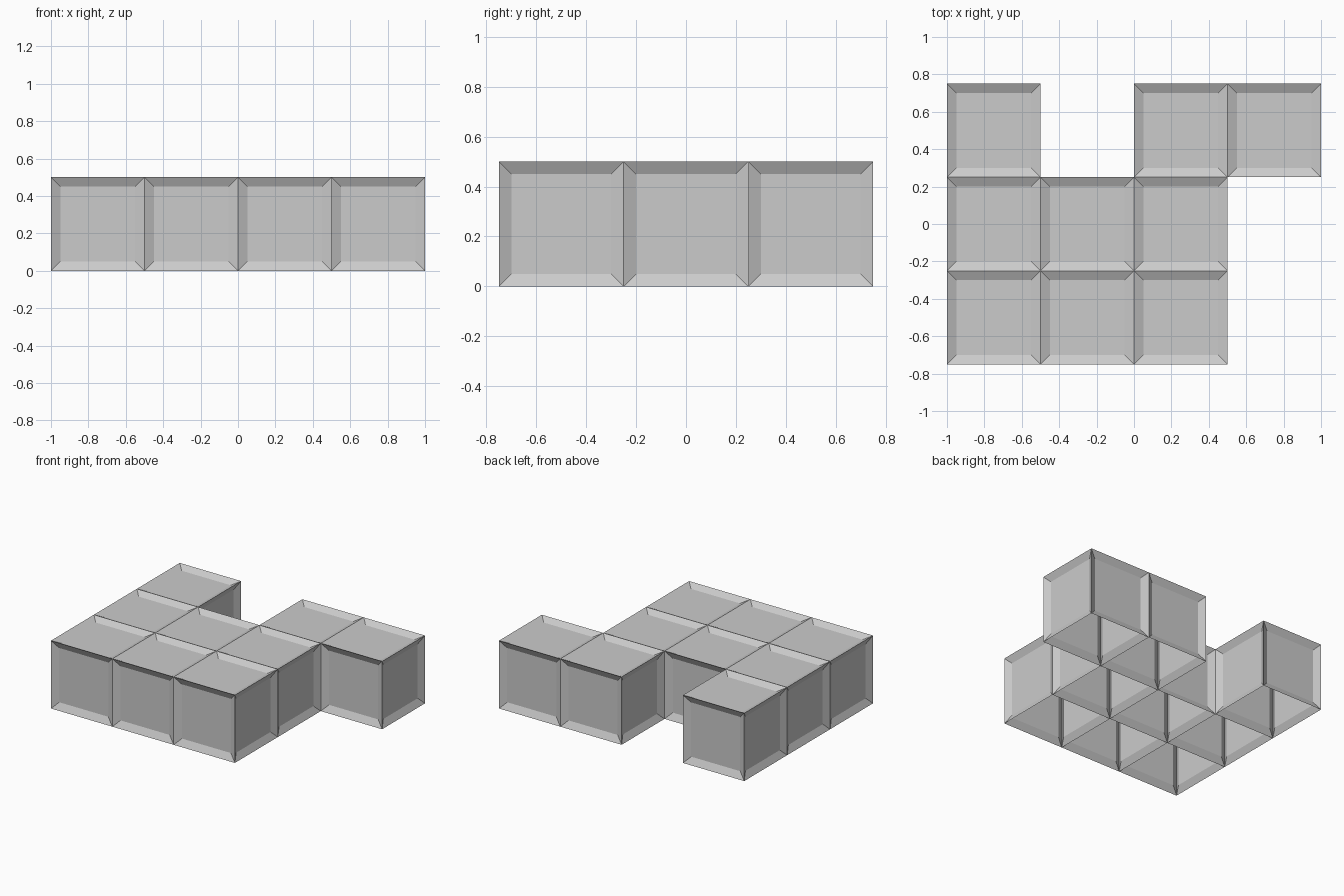
import bpy, bmesh
from mathutils import Matrix, Vector

if "Cube" in bpy.data.objects:
    bpy.data.objects.remove(bpy.data.objects["Cube"])

CELL = 0.5      # block size
BORDER = 0.05   # width of the sloped frame on each panel
RECESS = 0.025  # how far each panel sinks in

# Layout rows from front to back, one mark per block
LAYOUT = ["###.",
          "###.",
          "#.##"]


def block_mesh():
    """Open-bottomed cube with a sunken panel on every face."""
    bm = bmesh.new()
    bmesh.ops.create_cube(bm, size=CELL,
                          matrix=Matrix.Translation(Vector((0, 0, CELL / 2))))
    bm.normal_update()
    bottom = [f for f in bm.faces if f.normal.z < -0.9]
    bmesh.ops.delete(bm, geom=bottom, context='FACES_ONLY')
    bmesh.ops.inset_individual(bm, faces=bm.faces[:], thickness=BORDER,
                               depth=-RECESS, use_even_offset=True)
    mesh = bpy.data.meshes.new("panel_block")
    bm.to_mesh(mesh)
    bm.free()
    return mesh


# Blocks placed on the grid
mesh = block_mesh()
for row, marks in enumerate(LAYOUT):
    for col, mark in enumerate(marks):
        if mark == "#":
            block = bpy.data.objects.new(f"block_{row}_{col}", mesh)
            block.location = ((col - 1.5) * CELL, (row - 1) * CELL, 0)
            bpy.context.collection.objects.link(block)
